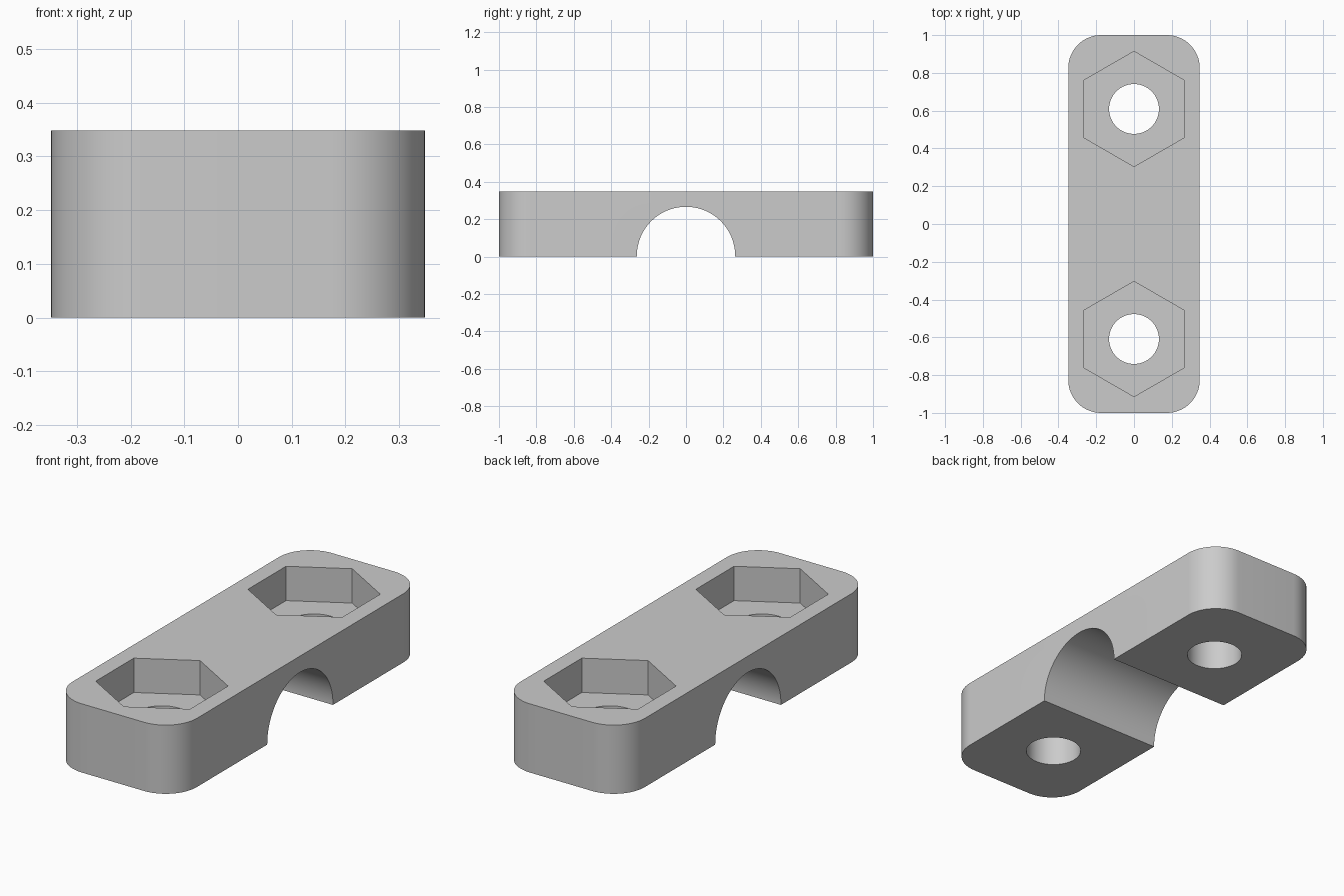
import bpy, bmesh, math
from mathutils import Matrix

HALF_WIDTH, HALF_LENGTH, HEIGHT = 0.348, 1.0, 0.348
CORNER = 0.174
BOLT_Y = 0.609

cube = bpy.data.objects.get("Cube")
if cube:
    bpy.data.objects.remove(cube, do_unlink=True)

grey = bpy.data.materials.new("plain_grey")
grey.use_nodes = True
colour = (0.6, 0.6, 0.6, 1)
grey.diffuse_color = colour
grey.node_tree.nodes["Principled BSDF"].inputs["Base Color"].default_value = colour


def add_object(name, bm):
    mesh = bpy.data.meshes.new(name)
    bm.normal_update()
    bm.to_mesh(mesh)
    bm.free()
    mesh.materials.append(grey)
    obj = bpy.data.objects.new(name, mesh)
    bpy.context.collection.objects.link(obj)
    return obj


def prism(name, sides, radius, depth, matrix):
    bm = bmesh.new()
    bmesh.ops.create_cone(bm, cap_ends=True, segments=sides, radius1=radius,
                          radius2=radius, depth=depth, matrix=matrix)
    return add_object(name, bm)


# Clamp bar: block with rounded upright corners
bm = bmesh.new()
size = Matrix.Diagonal((2 * HALF_WIDTH, 2 * HALF_LENGTH, HEIGHT, 1))
bmesh.ops.create_cube(bm, size=1, matrix=Matrix.Translation((0, 0, HEIGHT / 2)) @ size)
uprights = [e for e in bm.edges
            if abs(e.verts[0].co.z - e.verts[1].co.z) > 0.1]
bmesh.ops.bevel(bm, geom=uprights, offset=CORNER, segments=16,
                profile=0.5, affect='EDGES')
bar = add_object("clamp_bar", bm)

# Cutters: half-round pipe channel, bolt holes and hexagonal nut pockets
cutters = [prism("pipe_channel_cutter", 96, 0.263, 1,
                 Matrix.Translation((0, 0, 0.003)) @ Matrix.Rotation(math.pi / 2, 4, 'Y'))]
for side, y in (("front", -BOLT_Y), ("back", BOLT_Y)):
    cutters.append(prism(side + "_bolt_hole_cutter", 64, 0.132, 1,
                         Matrix.Translation((0, y, 0))))
    cutters.append(prism(side + "_nut_pocket_cutter", 6, 0.305, HEIGHT,
                         Matrix.Translation((0, y, HEIGHT))))

for cutter in cutters:
    mod = bar.modifiers.new(cutter.name, 'BOOLEAN')
    mod.operation = 'DIFFERENCE'
    mod.solver = 'EXACT'
    mod.object = cutter
    cutter.hide_render = True

# Apply the cuts, then remove the cutters
bpy.context.view_layer.update()
evaluated = bar.evaluated_get(bpy.context.evaluated_depsgraph_get())
cut_mesh = bpy.data.meshes.new_from_object(evaluated)
bar.modifiers.clear()
bar.data = cut_mesh
for cutter in cutters:
    bpy.data.objects.remove(cutter, do_unlink=True)

# Smooth curved walls, sharp edges
bpy.ops.object.select_all(action='DESELECT')
bar.select_set(True)
bpy.context.view_layer.objects.active = bar
bpy.ops.object.shade_smooth_by_angle(angle=math.radians(30))
